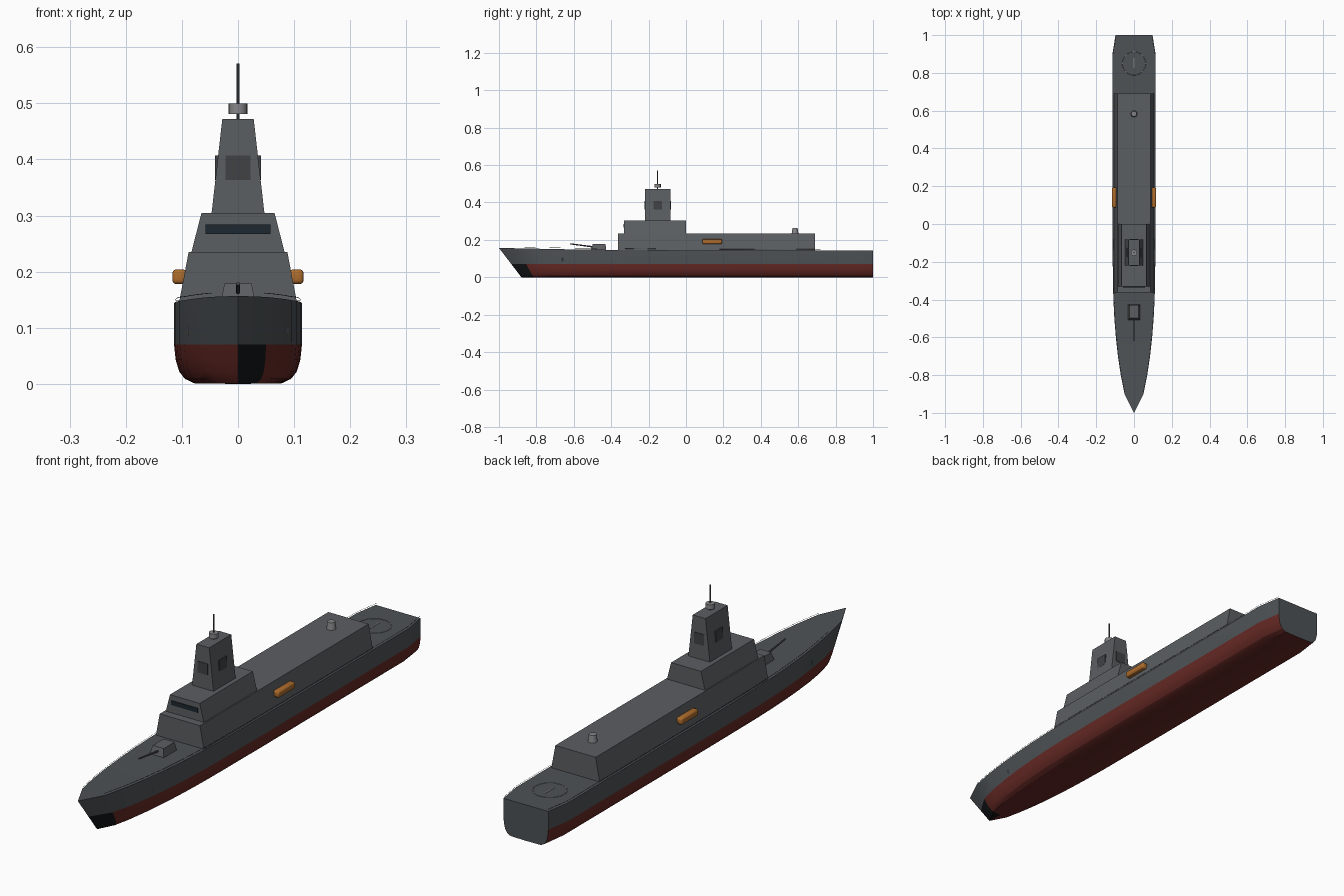
import bpy, bmesh, math
from mathutils import Vector

if "Cube" in bpy.data.objects:
    bpy.data.objects.remove(bpy.data.objects["Cube"])


def material(name, r, g, b):
    m = bpy.data.materials.new(name)
    m.diffuse_color = (r, g, b, 1)
    m.use_nodes = True
    m.node_tree.nodes["Principled BSDF"].inputs["Base Color"].default_value = m.diffuse_color
    return m


HULL = material("hull_grey", 0.075, 0.085, 0.092)
UPPER = material("upper_grey", 0.105, 0.112, 0.12)
RED = material("bottom_red", 0.13, 0.022, 0.018)
BLACK = material("black", 0.006, 0.007, 0.008)
GLASS = material("glass", 0.012, 0.022, 0.03)
PANEL = material("panel", 0.05, 0.055, 0.06)
ORANGE = material("orange", 0.42, 0.15, 0.025)
LIGHT = material("light_grey", 0.24, 0.24, 0.25)


def finish(name, bm, *mats):
    bmesh.ops.recalc_face_normals(bm, faces=bm.faces)
    me = bpy.data.meshes.new(name)
    bm.to_mesh(me)
    bm.free()
    for m in mats:
        me.materials.append(m)
    ob = bpy.data.objects.new(name, me)
    bpy.context.collection.objects.link(ob)
    return ob


def smooth(ob, angle=30):
    bpy.ops.object.select_all(action='DESELECT')
    ob.select_set(True)
    bpy.context.view_layer.objects.active = ob
    bpy.ops.object.shade_smooth_by_angle(angle=math.radians(angle))


def block(name, bottom, top, z0, z1, mat):
    """Tapered box; bottom and top are (half width, y front, y back)."""
    bm = bmesh.new()
    rings = []
    for (w, a, b), z in ((bottom, z0), (top, z1)):
        rings.append([bm.verts.new(p) for p in ((-w, a, z), (w, a, z), (w, b, z), (-w, b, z))])
    lo, hi = rings
    bm.faces.new(lo)
    bm.faces.new(hi)
    for i in range(4):
        j = (i + 1) % 4
        bm.faces.new((lo[i], lo[j], hi[j], hi[i]))
    return finish(name, bm, mat)


def rod(name, a, b, r0, r1, mat, sides=16):
    a, b = Vector(a), Vector(b)
    bm = bmesh.new()
    bmesh.ops.create_cone(bm, cap_ends=True, segments=sides, radius1=r0, radius2=r1, depth=(b - a).length)
    ob = finish(name, bm, mat)
    ob.location = (a + b) / 2
    ob.rotation_euler = (b - a).to_track_quat('Z', 'Y').to_euler()
    smooth(ob)
    return ob


def wire(name, points, r, mat, closed=False):
    cu = bpy.data.curves.new(name, 'CURVE')
    cu.dimensions = '3D'
    cu.bevel_depth = r
    cu.bevel_resolution = 0
    sp = cu.splines.new('POLY')
    sp.points.add(len(points) - 1)
    for p, co in zip(sp.points, points):
        p.co = (*co, 1)
    sp.use_cyclic_u = closed
    cu.materials.append(mat)
    ob = bpy.data.objects.new(name, cu)
    bpy.context.collection.objects.link(ob)


# Hull stations: y, half width, deck height, bow rake share
STATIONS = [(-1, 0, .157, 1), (-.9, .05, .155, .7), (-.8, .07, .153, .4), (-.7, .085, .151, .22),
            (-.6, .096, .149, .1), (-.5, .104, .148, .04), (-.4, .109, .147, 0), (-.3, .112, .146, 0),
            (0, .114, .144, 0), (.9, .114, .142, 0), (1, .098, .142, 0)]
SECTION = [(0, 0), (.68, .001), (.83, .009), (.92, .022), (.975, .043), (1, .07)]
bm = bmesh.new()
rings = []
for y, w, deck, rake in STATIONS:
    half = [(fx * w, z) for fx, z in SECTION] + [(w, deck)]
    loop = half + [(-x, z) for x, z in half[:0:-1]]
    rings.append([bm.verts.new((x, y + .12 * rake * (1 - z / deck), z)) for x, z in loop])
n = len(rings[0])
for k, (a, b) in enumerate(zip(rings, rings[1:])):
    for i in range(n):
        j = (i + 1) % n
        f = bm.faces.new((a[i], a[j], b[j], b[i]))
        if i not in (5, 6, 7):
            f.material_index = 2 if k == 0 and i < 5 else 1
bm.faces.new(rings[-1])
bmesh.ops.remove_doubles(bm, verts=bm.verts, dist=1e-5)
smooth(finish("hull", bm, HULL, RED, BLACK), 25)

# Deck houses and mast tower
block("main_deckhouse", (.106, -.363, .69), (.088, -.363, .69), .14, .235, UPPER)
block("bridge", (.083, -.332, 0), (.065, -.332, 0), .235, .305, UPPER)
block("bridge_window", (.058, -.335, -.325), (.058, -.335, -.325), .267, .284, GLASS)
block("mast_tower", (.047, -.22, -.082), (.028, -.22, -.082), .305, .472, UPPER)

# Sensor panels on the four tower faces
for name, a in (("front", -.222), ("back", -.084)):
    block(name + "_sensor_panel", (.022, a, a + .004), (.022, a, a + .004), .363, .407, PANEL)
block("side_sensor_panels", (.0408, -.174, -.128), (.0408, -.174, -.128), .363, .407, PANEL)

# Mast top and exhaust
rod("radar_drum", (0, -.152, .481), (0, -.152, .5), .017, .017, LIGHT)
rod("mast_pole", (0, -.152, .47), (0, -.152, .571), .003, .003, HULL, 8)
rod("exhaust_stack", (0, .583, .233), (0, .583, .263), .018, .014, LIGHT)

# Gun
block("gun_turret", (.031, -.508, -.427), (.024, -.498, -.43), .146, .179, UPPER)
rod("gun_barrel", (0, -.49, .162), (0, -.62, .179), .004, .003, HULL, 8)

# Lifeboats, recessed into the deckhouse sides
for side, s in (("left", -1), ("right", 1)):
    bm = bmesh.new()
    bmesh.ops.create_cube(bm, size=1)
    bmesh.ops.scale(bm, vec=(.026, .106, .026), verts=bm.verts)
    bmesh.ops.bevel(bm, geom=bm.edges[:], offset=.007, segments=3, profile=.5, affect='EDGES')
    boat = finish(side + "_lifeboat", bm, ORANGE)
    boat.location = (s * .104, .14, .191)
    smooth(boat, 40)
    # Anchor and deck-edge rail
    rod(side + "_anchor", (s * .0895, -.66, .087), (s * .0895, -.66, .102), .002, .002, LIGHT, 6)
    edge = [(s * (w - .003), y, d + .007) for y, w, d, _ in STATIONS[1:]]
    wire(side + "_rail", edge, .0006, HULL)

# Landing pad marking
circle = [(.062 * math.cos(t * math.pi / 24), .85 + .062 * math.sin(t * math.pi / 24), .1425) for t in range(48)]
wire("landing_circle", circle, .0012, LIGHT, True)
block("landing_line", (.002, .825, .88), (.002, .825, .88), .141, .1435, LIGHT)
